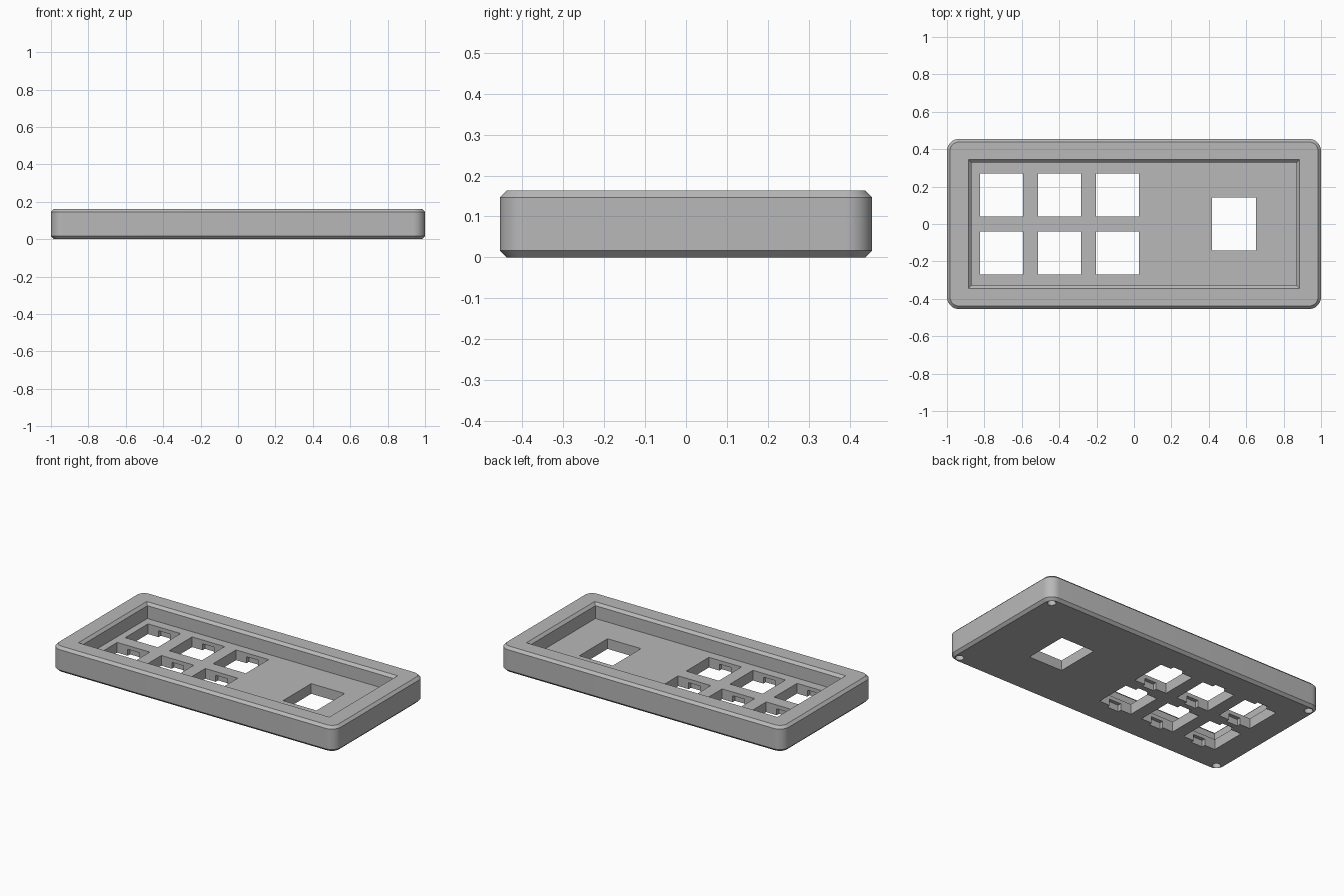
import bpy, bmesh, math

if "Cube" in bpy.data.objects:
    bpy.data.objects.remove(bpy.data.objects["Cube"])

HEIGHT, CHAMFER, FLOOR = 0.163, 0.0163, 0.065

grey = bpy.data.materials.new("grey_plastic")
grey.diffuse_color = (0.48, 0.48, 0.48, 1)
grey.use_nodes = True
grey.node_tree.nodes["Principled BSDF"].inputs["Base Color"].default_value = grey.diffuse_color


def outline(hx, hy, r=0.0, steps=10):
    """Counter-clockwise rectangle, rounded when r > 0."""
    if r == 0:
        return [(hx, hy), (-hx, hy), (-hx, -hy), (hx, -hy)]
    pts = []
    for q, (sx, sy) in enumerate([(1, 1), (-1, 1), (-1, -1), (1, -1)]):
        for i in range(steps + 1):
            a = math.pi / 2 * (q + i / steps)
            pts.append((sx * (hx - r) + r * math.cos(a),
                        sy * (hy - r) + r * math.sin(a)))
    return pts


def loft(name, layers, centre=(0, 0)):
    """Closed solid through a stack of (outline, z) layers."""
    bm = bmesh.new()
    rings = [[bm.verts.new((x + centre[0], y + centre[1], z)) for x, y in pts]
             for pts, z in layers]
    n = len(rings[0])
    for lo, hi in zip(rings, rings[1:]):
        for i in range(n):
            j = (i + 1) % n
            bm.faces.new((lo[i], lo[j], hi[j], hi[i]))
    bm.faces.new(rings[0][::-1])
    bm.faces.new(rings[-1])
    bmesh.ops.recalc_face_normals(bm, faces=bm.faces)
    mesh = bpy.data.meshes.new(name)
    bm.to_mesh(mesh)
    bm.free()
    mesh.materials.append(grey)
    ob = bpy.data.objects.new(name, mesh)
    bpy.context.collection.objects.link(ob)
    return ob


def box(name, hx, hy, z0, z1, centre):
    pts = outline(hx, hy)
    return loft(name, [(pts, z0), (pts, z1)], centre)


# Outer body with rounded corners and chamfered top and bottom rims
R = 0.065
full = outline(1.0, 0.455, R)
small = outline(1.0 - CHAMFER, 0.455 - CHAMFER, R - CHAMFER)
case = loft("keypad_case", [(small, 0), (full, CHAMFER),
                            (full, HEIGHT - CHAMFER), (small, HEIGHT)])

# Rectangular pocket with a chamfered lip
PX, PY = 0.869, 0.328
cutters = [loft("pocket_cutter", [
    (outline(PX, PY), FLOOR),
    (outline(PX, PY), HEIGHT - CHAMFER),
    (outline(PX + 2 * CHAMFER, PY + 2 * CHAMFER), HEIGHT + CHAMFER)])]

# Key holes, with clip notches under the plate on front and back walls
for x in (-0.709, -0.398, -0.088):
    for y in (-0.155, 0.155):
        cutters.append(box("key_hole_cutter", 0.115, 0.115, -0.1, 0.12, (x, y)))
        cutters.append(box("clip_notch_cutter", 0.041, 0.138, -0.1, 0.041, (x, y)))

# Large opening on the right
cutters.append(box("dial_hole_cutter", 0.118, 0.142, -0.1, 0.12, (0.535, 0)))

# Blind screw holes under the corners
for sx in (-1, 1):
    for sy in (-1, 1):
        ring = outline(0.025, 0.025, 0.02499, 6)
        cutters.append(loft("screw_hole_cutter", [(ring, -0.05), (ring, 0.1)],
                            (sx * 0.95, sy * 0.406)))

for c in cutters:
    c.hide_render = True
    mod = case.modifiers.new(c.name, "BOOLEAN")
    mod.operation = "DIFFERENCE"
    mod.solver = "EXACT"
    mod.object = c

# Bake the cuts and remove the helpers
deps = bpy.context.evaluated_depsgraph_get()
baked = bpy.data.meshes.new_from_object(case.evaluated_get(deps))
case.modifiers.clear()
case.data = baked
baked.name = "keypad_case"
for c in cutters:
    bpy.data.objects.remove(c)

bpy.ops.object.select_all(action="DESELECT")
case.select_set(True)
bpy.context.view_layer.objects.active = case
bpy.ops.object.shade_smooth_by_angle(angle=math.radians(30))
